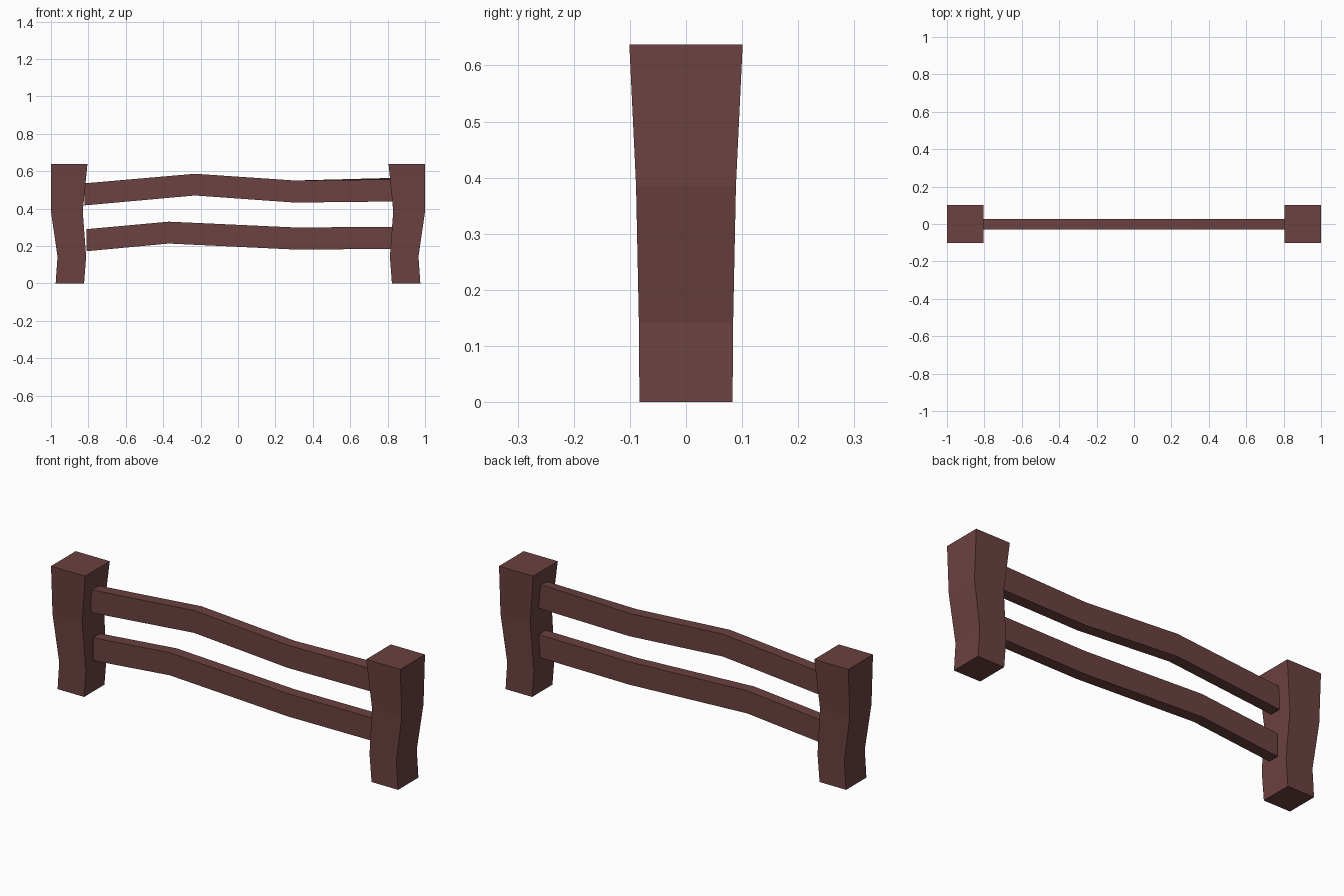
import bpy, bmesh

if "Cube" in bpy.data.objects:
    bpy.data.objects.remove(bpy.data.objects["Cube"])

wood = bpy.data.materials.new("dark brown wood")
wood.diffuse_color = (0.147, 0.054, 0.052, 1)
wood.use_nodes = True
wood.node_tree.nodes["Principled BSDF"].inputs["Base Color"].default_value = wood.diffuse_color


def loft(name, rings):
    """Skin a chain of four-cornered rings and cap both ends."""
    bm = bmesh.new()
    loops = [[bm.verts.new(p) for p in ring] for ring in rings]
    for a, b in zip(loops, loops[1:]):
        for i in range(4):
            j = (i + 1) % 4
            bm.faces.new((a[i], a[j], b[j], b[i]))
    bm.faces.new(loops[0])
    bm.faces.new(loops[-1])
    bmesh.ops.recalc_face_normals(bm, faces=bm.faces)
    mesh = bpy.data.meshes.new(name)
    bm.to_mesh(mesh)
    bm.free()
    mesh.materials.append(wood)
    obj = bpy.data.objects.new(name, mesh)
    bpy.context.collection.objects.link(obj)


# Crooked posts, mirrored: z, inner x, outer x, half depth
post = [(0, 0.823, 0.975, 0.083), (0.142, 0.812, 0.965, 0.084),
        (0.385, 0.83, 1.0, 0.089), (0.637, 0.805, 1.0, 0.101)]
for name, s in (("left_post", -1), ("right_post", 1)):
    loft(name, [[(s * a, -d, z), (s * b, -d, z), (s * b, d, z), (s * a, d, z)]
                for z, a, b, d in post])

# Bent rails: x, bottom z, front top z, back top z
rails = {
    "upper_rail": [(-0.82, 0.417, 0.535, 0.535), (-0.23, 0.47, 0.586, 0.586),
                   (0.305, 0.432, 0.55, 0.55), (0.828, 0.438, 0.556, 0.564)],
    "lower_rail": [(-0.81, 0.172, 0.29, 0.29), (-0.37, 0.213, 0.33, 0.33),
                   (0.305, 0.181, 0.299, 0.299), (0.825, 0.184, 0.302, 0.302)],
}
for name, pts in rails.items():
    loft(name, [[(x, -0.03, lo), (x, 0.028, lo), (x, 0.028, back), (x, -0.03, front)]
                for x, lo, front, back in pts])
